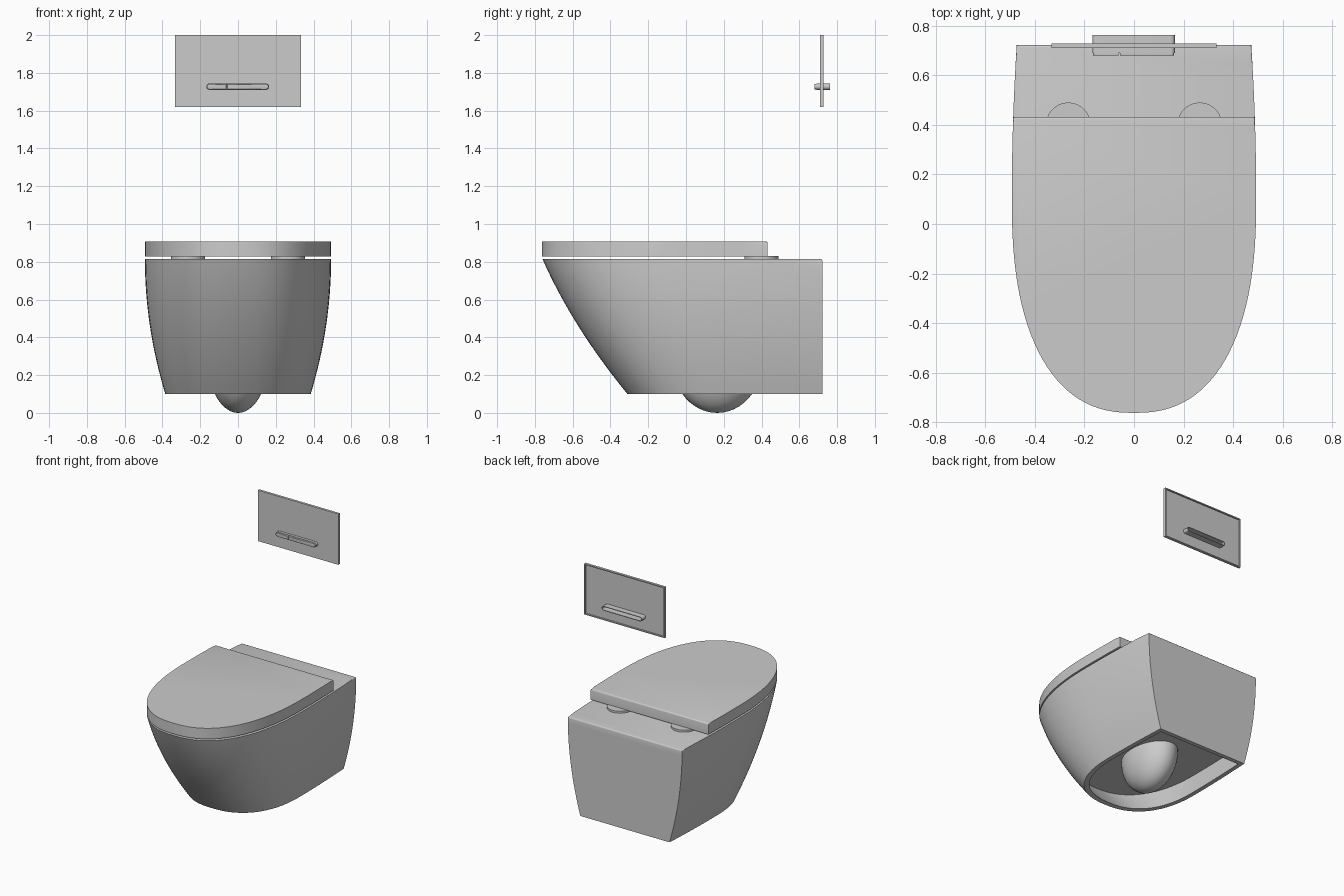
import bpy, bmesh, math

if "Cube" in bpy.data.objects:
    bpy.data.objects.remove(bpy.data.objects["Cube"])


def finish(name, bm):
    bmesh.ops.recalc_face_normals(bm, faces=bm.faces[:])
    me = bpy.data.meshes.new(name)
    bm.to_mesh(me)
    bm.free()
    ob = bpy.data.objects.new(name, me)
    bpy.context.collection.objects.link(ob)
    bpy.ops.object.select_all(action='DESELECT')
    ob.select_set(True)
    bpy.context.view_layer.objects.active = ob
    bpy.ops.object.shade_smooth_by_angle(angle=math.radians(35))
    return ob


def loft(name, rings, bevel=0.0):
    """Skin a list of equal-length rings, cap both ends, round the first ring's edge."""
    bm = bmesh.new()
    vr = [[bm.verts.new(p) for p in r] for r in rings]
    n = len(rings[0])
    for a, b in zip(vr, vr[1:]):
        for i in range(n):
            j = (i + 1) % n
            bm.faces.new((a[i], a[j], b[j], b[i]))
    top = bm.faces.new(vr[0])
    bm.faces.new(vr[-1])
    if bevel:
        bmesh.ops.bevel(bm, geom=list(top.edges), offset=bevel, segments=3,
                        profile=0.5, affect='EDGES')
    return finish(name, bm)


def d_outline(w, front, back, y0, z, p=2.4, side=8, arc=28):
    """D-shaped plan: gently tapering sides and a superelliptic front."""
    half = []
    for i in range(side):
        y = back + (y0 - back) * i / side
        half.append((w * (1 - 0.04 * ((y - y0) / (0.72 - y0)) ** 2), y))
    for i in range(arc + 1):
        a = math.pi / 2 * i / arc
        half.append((w * max(math.cos(a), 0) ** (2 / p),
                     y0 - (y0 - front) * math.sin(a) ** (2 / p)))
    half[-1] = (0, front)
    pts = half + [(-x, y) for x, y in reversed(half[:-1])]
    return [(x, y, z) for x, y in pts]


def body_ring(z, inset=0.0):
    t = (z - 0.10) / 0.715
    w = 0.385 + 0.108 * (1 - (1 - t) ** 2)
    front = -0.31 - 0.45 * (t + 0.3 * t * (1 - t))
    return d_outline(w - inset, front + inset * 1.2, 0.722 - inset, 0.2 - 0.1 * t, z)


def pill(x0, x1, r, y, zc, left=True, right=True):
    """Outline in the xz plane with either end round or square."""
    pts = []
    for is_round, x, s in ((right, x1, 1), (left, x0, -1)):
        if is_round:
            for i in range(13):
                a = -math.pi / 2 + math.pi * i / 12
                pts.append((x - s * r + s * r * math.cos(a), y, zc + s * r * math.sin(a)))
        else:
            pts += [(x, y, zc - s * r), (x, y, zc + s * r)]
    return pts


def rect(hx, z0, z1, y):
    return [(-hx, y, z0), (hx, y, z0), (hx, y, z1), (-hx, y, z1)]


# Wall-hung body: outer shell from rim down, then the recess in the underside
N = 16
outer = [body_ring(0.815 - 0.715 * i / N) for i in range(N + 1)]
inner = [body_ring(z, 0.032) for z in (0.10, 0.16, 0.22, 0.27)]
loft("bowl_body", outer + inner, bevel=0.010)

# Trap bulge hanging below the recess
bm = bmesh.new()
bmesh.ops.create_uvsphere(bm, u_segments=40, v_segments=24, radius=1)
for v in bm.verts:
    v.co = (v.co.x * 0.155, 0.165 + v.co.y * 0.235, 0.262 + v.co.z * 0.262)
finish("trap_bulge", bm)

# Lid
loft("lid", [d_outline(0.493, -0.762, 0.432, 0.1, z) for z in (0.908, 0.828)], bevel=0.010)

# Hinge pads
for s, side in ((-1, "left"), (1, "right")):
    disc = [[(s * 0.265 + 0.09 * math.cos(math.tau * i / 40),
              0.40 + 0.09 * math.sin(math.tau * i / 40), z) for i in range(40)]
            for z in (0.830, 0.810)]
    loft("hinge_pad_" + side, disc)

# Flush plate with a shallow lip at the back
loft("flush_plate", [rect(0.333, 1.62, 2.0, 0.710), rect(0.333, 1.62, 2.0, 0.728),
                     rect(0.325, 1.628, 1.992, 0.728), rect(0.325, 1.628, 1.992, 0.718)])

# Button housing, open at the back
ZB = 1.727
loft("button_housing", [pill(-0.168, 0.165, 0.017, 0.690, ZB), pill(-0.168, 0.165, 0.017, 0.762, ZB),
                        pill(-0.163, 0.160, 0.012, 0.762, ZB), pill(-0.163, 0.160, 0.012, 0.712, ZB)])

# Split flush buttons
for name, x0, x1, l, r in (("small_flush_button", -0.165, -0.062, True, False),
                           ("large_flush_button", -0.057, 0.162, False, True)):
    loft(name, [pill(x0, x1, 0.014, y, ZB, l, r) for y in (0.679, 0.695)], bevel=0.003)
